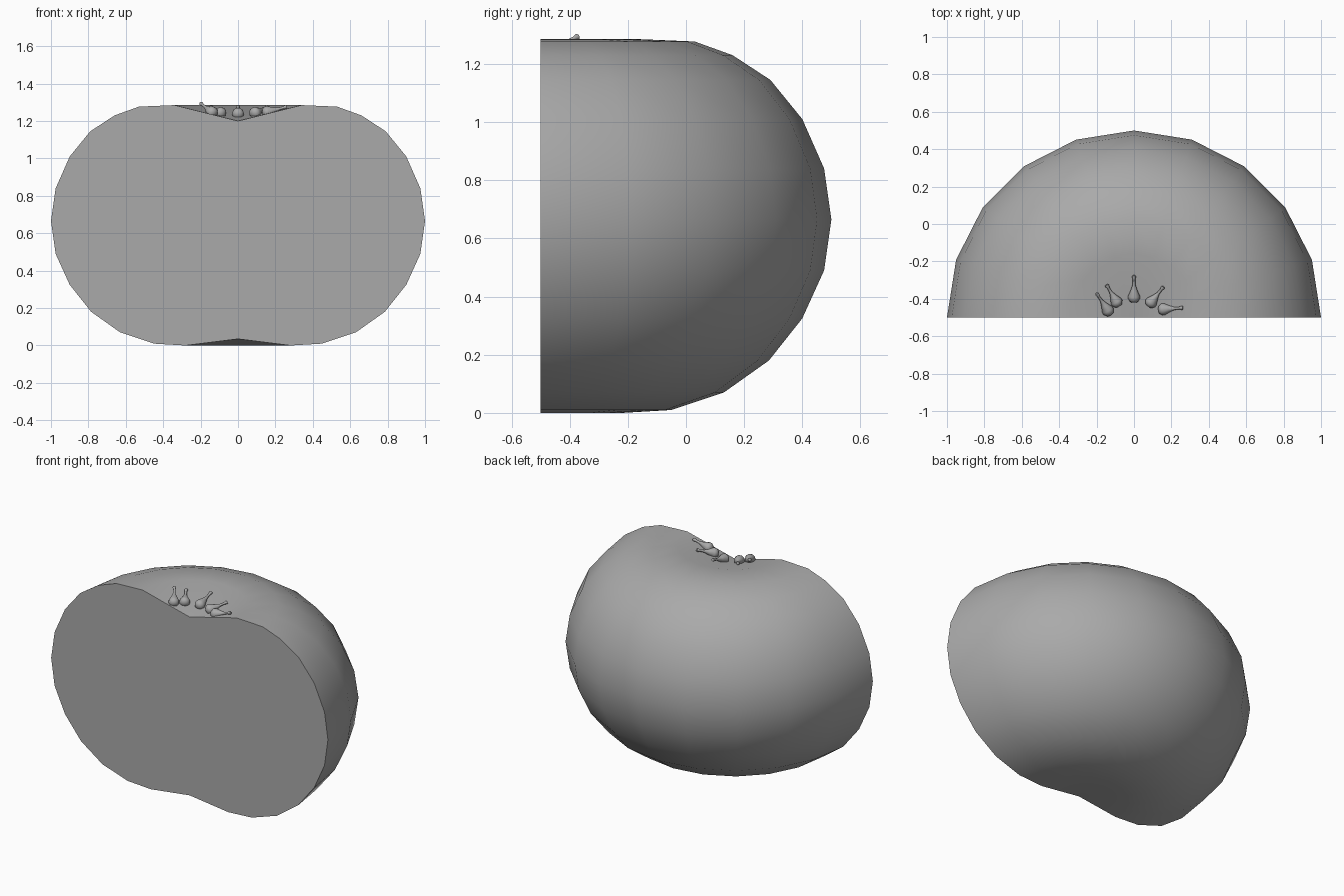
import bpy, math
from mathutils import Vector

cube = bpy.data.objects.get("Cube")
if cube:
    bpy.data.objects.remove(cube, do_unlink=True)

grey = bpy.data.materials.new("plain grey")
grey.use_nodes = True
COLOUR = (0.4, 0.4, 0.4, 1)
grey.diffuse_color = COLOUR
grey.node_tree.nodes["Principled BSDF"].inputs["Base Color"].default_value = COLOUR


def lathe(name, profile, steps, sweep, cap=False):
    """Turn a (radius, height) profile about z; its two ends lie on the axis."""
    closed = sweep > 6.2
    inner = profile[1:-1]
    columns = steps if closed else steps + 1
    verts = [(0, 0, profile[0][1]), (0, 0, profile[-1][1])]
    for c in range(columns):
        a = sweep * c / steps
        verts += [(r * math.cos(a), r * math.sin(a), z) for r, z in inner]
    n = len(inner)

    def idx(c, i):
        return 2 + (c % columns) * n + i

    faces = []
    for c in range(steps):
        faces.append((0, idx(c, 0), idx(c + 1, 0)))
        faces.append((1, idx(c + 1, n - 1), idx(c, n - 1)))
        for i in range(n - 1):
            faces.append((idx(c, i), idx(c, i + 1), idx(c + 1, i + 1), idx(c + 1, i)))
    if cap:
        right = [idx(0, i) for i in range(n)]
        left = [idx(steps, i) for i in reversed(range(n))]
        faces.append([0] + left[::-1] + [1] + right[::-1])
    mesh = bpy.data.meshes.new(name)
    mesh.from_pydata(verts, [], faces)
    mesh.materials.append(grey)
    obj = bpy.data.objects.new(name, mesh)
    bpy.context.collection.objects.link(obj)
    bpy.ops.object.select_all(action='DESELECT')
    obj.select_set(True)
    bpy.context.view_layer.objects.active = obj
    bpy.ops.object.shade_smooth_by_angle(angle=math.radians(50))
    return obj


# Halved fruit: dimpled profile turned half way round, closed by the flat cut
body = lathe("fruit_half", [
    (0, 1.2), (0.34, 1.285), (0.53, 1.277), (0.66, 1.23), (0.79, 1.145),
    (0.9, 1.01), (0.975, 0.84), (1, 0.665), (0.975, 0.49), (0.9, 0.325),
    (0.785, 0.18), (0.63, 0.07), (0.45, 0.01), (0.28, 0), (0, 0.035)],
    10, math.pi, cap=True)
body.location.y = -0.5

# Stalks: teardrops with a thin neck, fanned out in the top dimple
STALK = [(0, 1), (0.009, 0.99), (0.011, 0.95), (0.007, 0.85), (0.008, 0.65),
         (0.018, 0.45), (0.031, 0.25), (0.032, 0.15), (0.022, 0.04), (0, 0)]
stalks = [((-0.125, -0.485, 1.235), (-0.2, -0.37, 1.295)),
          ((-0.08, -0.44, 1.235), (-0.147, -0.325, 1.275)),
          ((0, -0.42, 1.23), (0, -0.275, 1.277)),
          ((0.075, -0.44, 1.235), (0.158, -0.335, 1.277)),
          ((0.13, -0.458, 1.24), (0.262, -0.448, 1.277))]
for number, (base, tip) in enumerate(stalks, 1):
    axis = Vector(tip) - Vector(base)
    stalk = lathe(f"stalk_{number}", [(r, z * axis.length) for r, z in STALK],
                  12, math.tau)
    stalk.rotation_euler = axis.to_track_quat('Z', 'Y').to_euler()
    stalk.location = base
